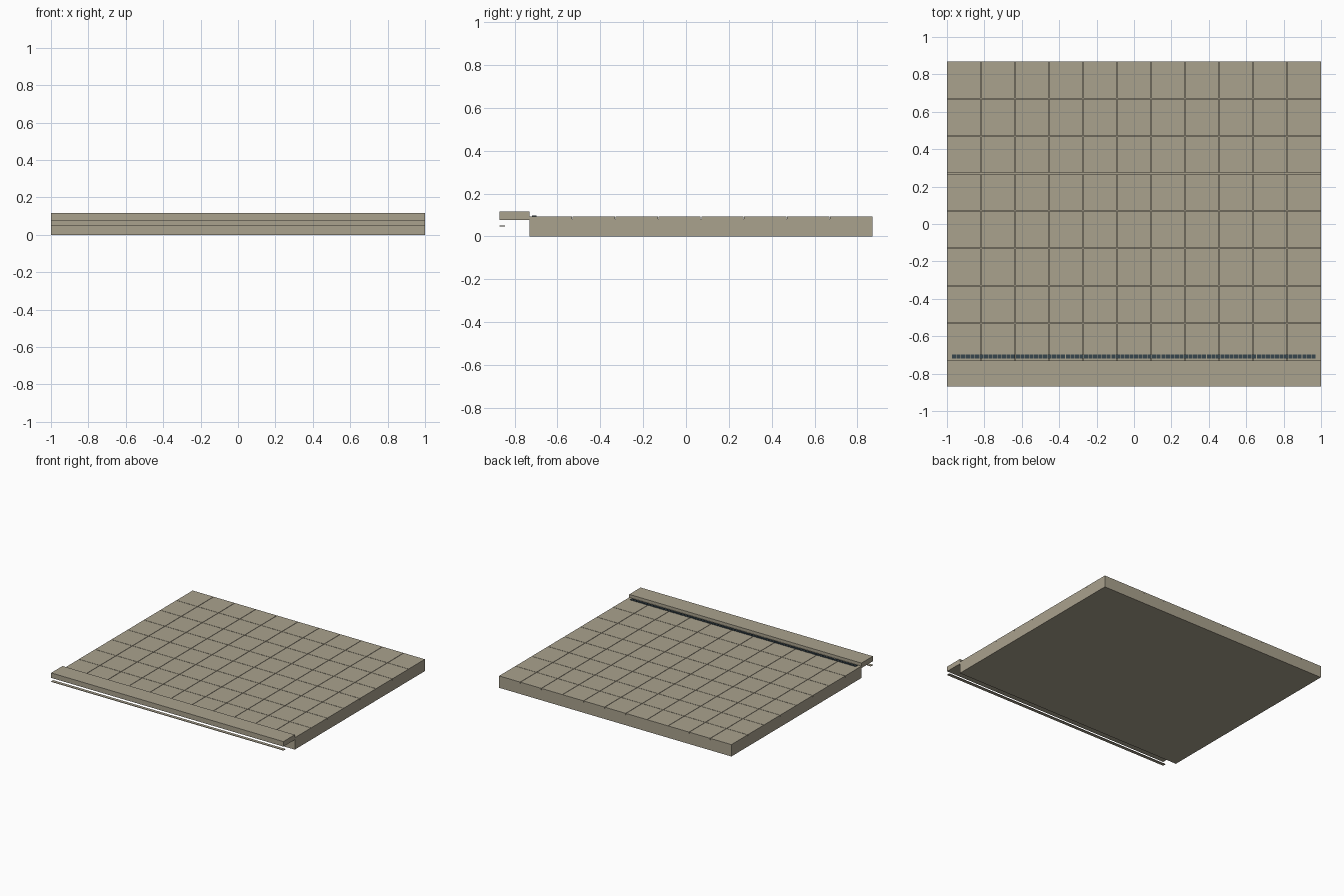
import bpy
import bmesh
from mathutils import Matrix, Vector

if "Cube" in bpy.data.objects:
    bpy.data.objects.remove(bpy.data.objects["Cube"])


def material(name, rgb):
    m = bpy.data.materials.new(name)
    m.diffuse_color = (*rgb, 1.0)
    m.use_nodes = True
    m.node_tree.nodes["Principled BSDF"].inputs["Base Color"].default_value = m.diffuse_color
    return m


STONE = material("warm stone", (0.40, 0.36, 0.27))
SLATE = material("dark slate", (0.037, 0.058, 0.072))


def boxes(name, extents, mat):
    """One object made of boxes, each given as (low corner, high corner)."""
    bm = bmesh.new()
    for lo, hi in extents:
        lo, hi = Vector(lo), Vector(hi)
        size = hi - lo
        bmesh.ops.create_cube(
            bm, size=1.0,
            matrix=Matrix.Translation((lo + hi) / 2) @ Matrix.Diagonal((*size, 1.0)))
    mesh = bpy.data.meshes.new(name)
    bm.to_mesh(mesh)
    bm.free()
    mesh.materials.append(mat)
    ob = bpy.data.objects.new(name, mesh)
    bpy.context.collection.objects.link(ob)
    return ob


FRONT, BACK = -0.73, 0.87
COLS, ROWS = 11, 8
GAP = 0.003

# Solid base under the paving
boxes("base_slab", [((-1, FRONT, 0), (1, BACK, 0.081))], STONE)

# Grid of paving tiles with narrow open joints
dx, dy = 2 / COLS, (BACK - FRONT) / ROWS
tiles = []
for i in range(COLS):
    for j in range(ROWS):
        x0, y0 = -1 + i * dx, FRONT + j * dy
        x1, y1 = x0 + dx, y0 + dy
        # joints only between tiles, outer edges stay flush
        tiles.append((
            (x0 + (GAP / 2 if i else 0), y0 + (GAP / 2 if j else 0), 0.080),
            (x1 - (GAP / 2 if i < COLS - 1 else 0),
             y1 - (GAP / 2 if j < ROWS - 1 else 0), 0.0925)))
boxes("paving_tiles", tiles, STONE)

# Raised edge slab overhanging the front
boxes("front_coping", [((-1, -0.87, 0.077), (1, FRONT, 0.116))], STONE)

# Thin strip hanging below the overhang
boxes("under_edge_strip", [((-1, -0.87, 0.046), (1, -0.845, 0.050))], STONE)

# Row of drain slots behind the coping
COUNT = 80
pitch = 1.945 / COUNT
boxes("drain_slots",
      [((-0.9725 + k * pitch, -0.718, 0.091),
        (-0.9725 + (k + 0.88) * pitch, -0.698, 0.097)) for k in range(COUNT)],
      SLATE)
